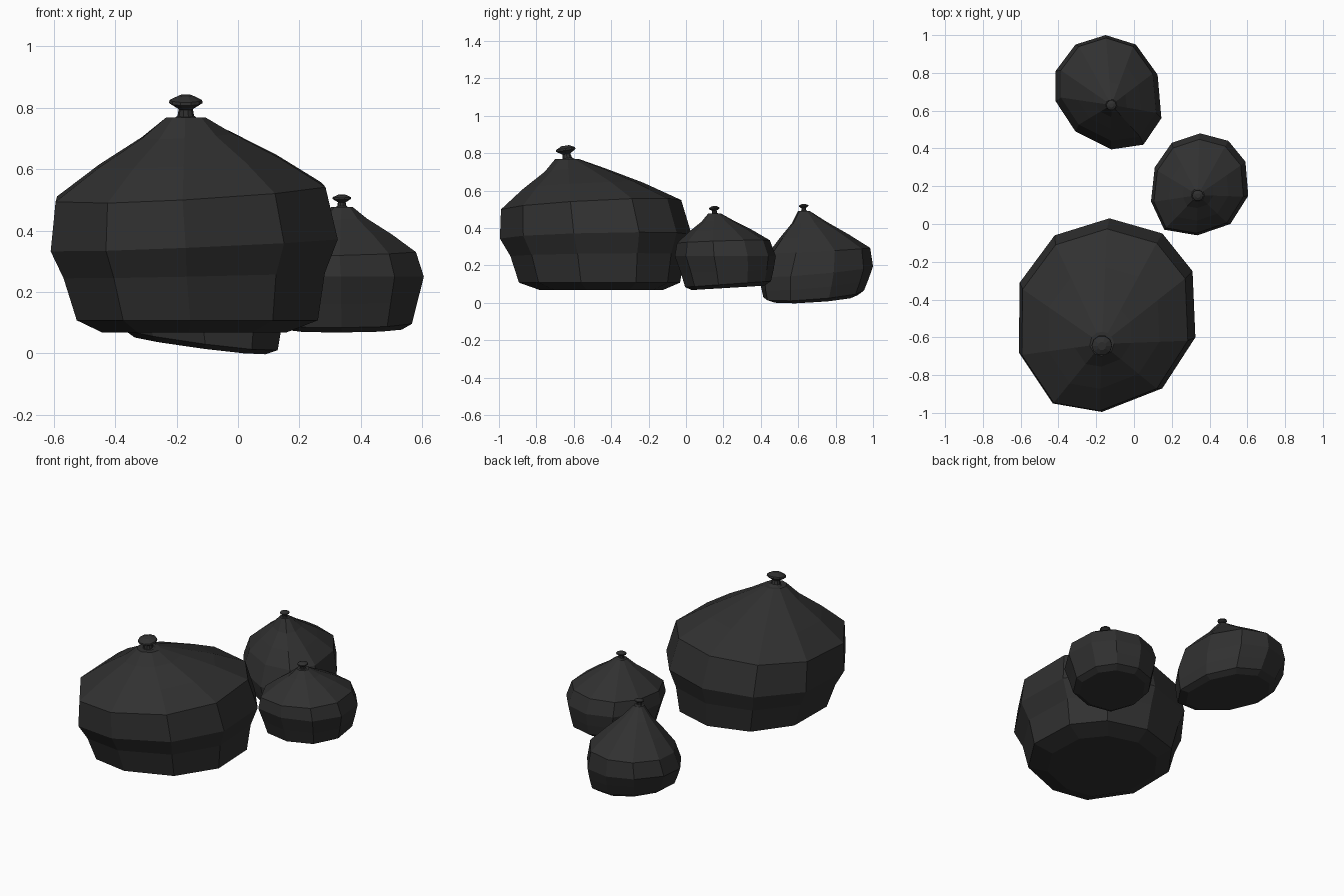
import bpy, math
from mathutils import Vector, Matrix

if "Cube" in bpy.data.objects:
    bpy.data.objects.remove(bpy.data.objects["Cube"])

dark = bpy.data.materials.new("dark_iron")
dark.diffuse_color = (0.03, 0.03, 0.03, 1)
dark.use_nodes = True
dark.node_tree.nodes["Principled BSDF"].inputs["Base Color"].default_value = dark.diffuse_color


def loft(name, rings, cap_bottom=False, cap_top=False):
    """Skin a stack of counter-clockwise rings with flat quads."""
    n = len(rings[0])
    verts = [v for r in rings for v in r]
    faces = []
    for k in range(len(rings) - 1):
        for i in range(n):
            j = (i + 1) % n
            faces.append((k * n + i, k * n + j, (k + 1) * n + j, (k + 1) * n + i))
    if cap_bottom:
        faces.append(tuple(reversed(range(n))))
    if cap_top:
        faces.append(tuple(range(len(verts) - n, len(verts))))
    me = bpy.data.meshes.new(name)
    me.from_pydata(verts, [], faces)
    me.materials.append(dark)
    ob = bpy.data.objects.new(name, me)
    bpy.context.collection.objects.link(ob)


def pot(name, outline, levels, apex, cap_r, bulge, knob_scale, knob_tilt):
    pts = [Vector((x, y, 0)) for x, y in reversed(outline)]
    xs, ys = [p.x for p in pts], [p.y for p in pts]
    c = Vector(((min(xs) + max(xs)) / 2, (min(ys) + max(ys)) / 2, 0))
    # body rings: scale, height, offset x/y, slope along x/y
    rings = []
    for s, z, ox, oy, tx, ty in levels:
        ring = []
        for p in pts:
            d = (p - c) * s
            ring.append(c + d + Vector((ox, oy, z + tx * d.x + ty * d.y)))
        rings.append(ring)
    loft(name + "_body", rings, cap_bottom=True)

    # lid leaning to an off-centre peak
    apex = Vector(apex)
    eave = rings[-1]
    lid = [eave]
    for f, b in ((0.67, bulge), (0.34, bulge * 1.2)):
        lid.append([apex.lerp(p, f) + Vector((0, 0, b)) for p in eave])
    top = []
    for p in eave:
        d = p - apex
        d.z = 0
        top.append(apex + d.normalized() * cap_r)
    lid.append(top)
    loft(name + "_lid", lid, cap_top=True)

    # knob: flared foot, narrow neck, flat button
    profile = [(0.05, -0.01), (0.027, 0.006), (0.023, 0.028), (0.055, 0.048),
               (0.053, 0.058), (0.022, 0.073)]
    m = Matrix.Translation(apex) @ Matrix.Rotation(math.radians(knob_tilt), 4, 'X')
    knob = []
    for r, z in profile:
        knob.append([m @ (Vector((r * math.cos(a), r * math.sin(a), z)) * knob_scale)
                     for a in (i * math.tau / 10 for i in range(10))])
    loft(name + "_knob", knob, True, True)


# large pot at the front
pot("large_pot",
    [(-.13, .03), (.15, -.05), (.31, -.25), (.325, -.6), (.15, -.87),
     (-.17, -.995), (-.43, -.95), (-.61, -.68), (-.605, -.31), (-.42, -.06)],
    [(.64, .068, 0, .03, 0, 0), (.84, .108, .01, .02, 0, 0),
     (.91, .255, 0, .01, .02, .01), (1, .355, 0, 0, .04, .02),
     (.94, .525, -.012, -.025, .05, .05)],
    (-.17, -.635, .768), .065, .02, 1.0, 9)

# small pot to the right
pot("right_pot",
    [(.35, .48), (.5, .44), (.59, .33), (.605, .15), (.51, 0),
     (.335, -.06), (.16, -.03), (.09, .12), (.11, .30), (.2, .43)],
    [(.72, .08, 0, .015, 0, .06), (.85, .1, 0, .015, 0, .07),
     (.92, .17, 0, .01, 0, .03), (1, .25, 0, 0, 0, 0),
     (.92, .327, -.005, -.01, .02, .03)],
    (.338, .153, .477), .035, .01, .55, 4)

# small pot at the back, sunk at an angle
pot("back_pot",
    [(-.15, 1.0), (.01, .95), (.125, .79), (.145, .56), (.05, .42),
     (-.12, .395), (-.31, .49), (-.415, .65), (-.415, .81), (-.31, .95)],
    [(.76, .028, .012, -.01, -.12, .05), (.89, .048, .015, -.015, -.12, .06),
     (.95, .105, .008, -.008, -.1, .08), (1, .17, 0, 0, -.06, .08),
     (.9, .28, 0, .015, -.02, .05)],
    (-.12, .63, .492), .03, .008, .5, 3)
